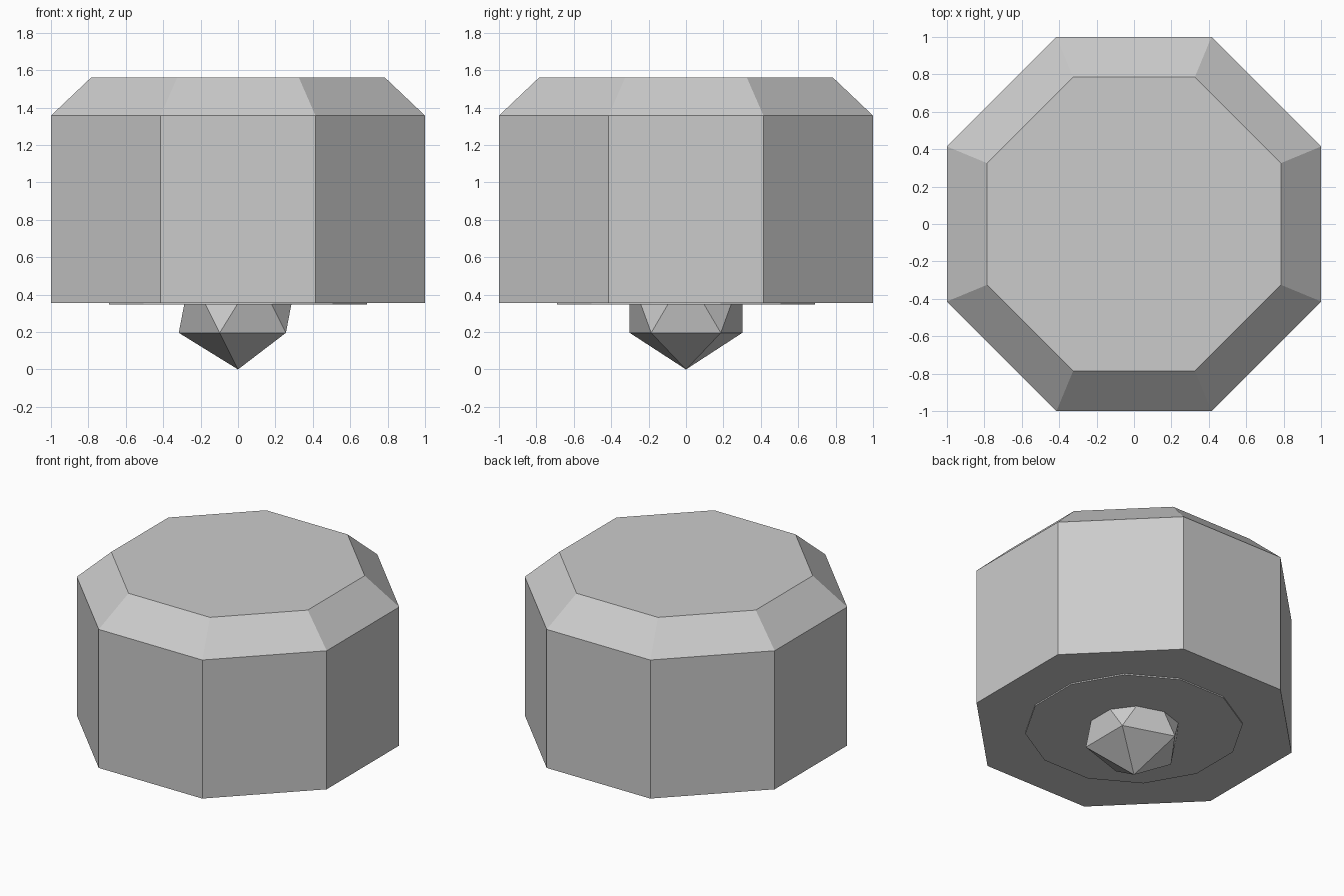
import bpy, math

if "Cube" in bpy.data.objects:
    bpy.data.objects.remove(bpy.data.objects["Cube"])

def prism(name, sides, rings, turn):
    """Closed stack of regular polygons; rings are (corner radius, z) from bottom to top."""
    verts, faces = [], []
    for r, z in rings:
        for i in range(sides):
            a = turn + i * 2 * math.pi / sides
            verts.append((r * math.cos(a), r * math.sin(a), z))
    for k in range(len(rings) - 1):
        for i in range(sides):
            j = (i + 1) % sides
            lo, hi = k * sides, (k + 1) * sides
            faces.append((lo + i, lo + j, hi + j, hi + i))
    faces.append(tuple(reversed(range(sides))))
    faces.append(tuple(range((len(rings) - 1) * sides, len(rings) * sides)))
    mesh = bpy.data.meshes.new(name)
    mesh.from_pydata(verts, [], faces)
    obj = bpy.data.objects.new(name, mesh)
    bpy.context.collection.objects.link(obj)
    return obj

# Octagonal body with chamfered top edge (flat-to-flat width is 2)
c = 1 / math.cos(math.pi / 8)
prism("octagonal_body", 8, [(c, 0.355), (c, 1.357), (0.786 * c, 1.56)], math.pi / 8)

# Thin twelve-sided plate just proud of the underside
prism("bottom_plate", 12, [(0.715, 0.346), (0.715, 0.37)], math.radians(15))

# Faceted tip, half sunk into the underside
bpy.ops.mesh.primitive_ico_sphere_add(subdivisions=1, radius=0.354, location=(0, 0, 0.354))
bpy.context.object.name = "faceted_tip"
